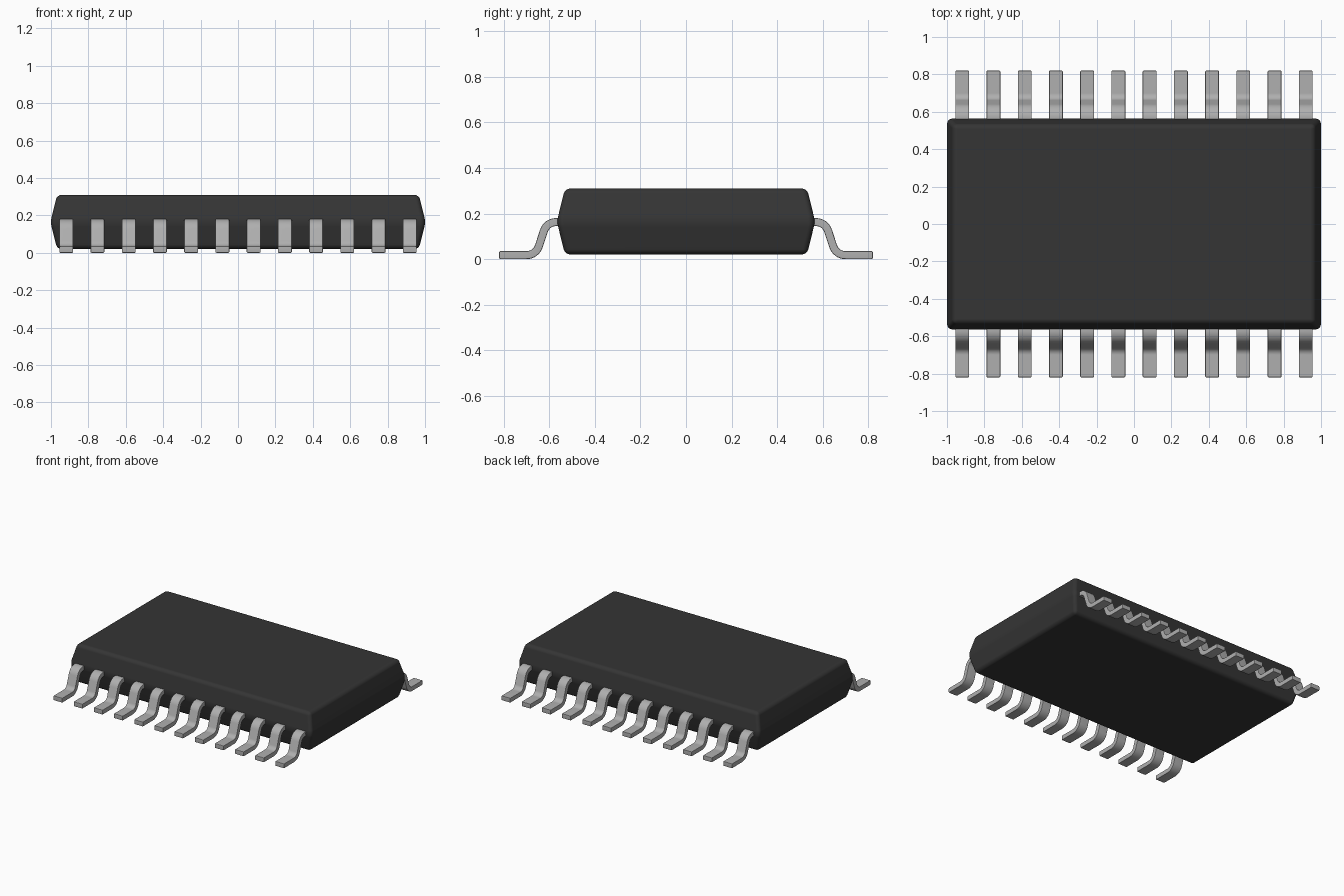
import bpy
import bmesh
import math
from mathutils import Vector

if "Cube" in bpy.data.objects:
    bpy.data.objects.remove(bpy.data.objects["Cube"], do_unlink=True)


def material(name, color, roughness):
    m = bpy.data.materials.new(name)
    m.use_nodes = True
    m.diffuse_color = color
    bsdf = m.node_tree.nodes["Principled BSDF"]
    bsdf.inputs["Base Color"].default_value = color
    bsdf.inputs["Roughness"].default_value = roughness
    return m


plastic = material("dark grey plastic", (0.035, 0.035, 0.035, 1), 0.6)
metal = material("light grey metal", (0.43, 0.43, 0.43, 1), 0.5)


def finish(bm, name, mat):
    """Turn a bmesh into a smooth shaded object with flat large faces."""
    bmesh.ops.recalc_face_normals(bm, faces=bm.faces)
    mesh = bpy.data.meshes.new(name)
    bm.to_mesh(mesh)
    bm.free()
    mesh.materials.append(mat)
    ob = bpy.data.objects.new(name, mesh)
    bpy.context.collection.objects.link(ob)
    bpy.ops.object.select_all(action='DESELECT')
    ob.select_set(True)
    bpy.context.view_layer.objects.active = ob
    bpy.ops.object.shade_smooth_by_angle(angle=math.radians(40))
    weighted = ob.modifiers.new("weighted normals", 'WEIGHTED_NORMAL')
    weighted.keep_sharp = True
    return ob


def loft(bm, rings):
    """Join equal rings of points into a closed solid."""
    loops = [[bm.verts.new(p) for p in ring] for ring in rings]
    for a, b in zip(loops, loops[1:]):
        n = len(a)
        for i in range(n):
            bm.faces.new((a[i], a[(i + 1) % n], b[(i + 1) % n], b[i]))
    bm.faces.new(loops[0][::-1])
    bm.faces.new(loops[-1])


# Moulded body, widest at mid height, with rounded edges
bm = bmesh.new()
loft(bm, [[(sx * x, sy * y, z) for sx, sy in ((-1, -1), (1, -1), (1, 1), (-1, 1))]
          for x, y, z in ((0.967, 0.531, 0.02), (1.003, 0.567, 0.165), (0.967, 0.531, 0.31))])
bmesh.ops.bevel(bm, geom=list(bm.edges), offset=0.024, segments=4, profile=0.5,
                affect='EDGES', clamp_overlap=True)
finish(bm, "body", plastic)

# Gull-wing lead centre line: corners in (y, z), rounded with arcs
WIDTH, THICK, RADIUS, STEPS = 0.074, 0.035, 0.056, 8
corners = [Vector(p) for p in ((0.53, 0.1625), (0.611, 0.1625), (0.659, 0.0175), (0.82, 0.0175))]
path = [corners[0]]
for before, corner, after in zip(corners, corners[1:], corners[2:]):
    d1, d2 = (corner - before).normalized(), (after - corner).normalized()
    turn = d1.angle_signed(d2)
    side = Vector((-d1.y, d1.x))
    if side.dot(d2) < 0:
        side = -side
    turn = abs(turn)
    start = corner - d1 * RADIUS * math.tan(turn / 2)
    for i in range(STEPS + 1):
        a = turn * i / STEPS
        path.append(start + d1 * RADIUS * math.sin(a) + side * RADIUS * (1 - math.cos(a)))
path.append(corners[-1])

# Sweep a flat strip along the centre line
rings = []
for i, p in enumerate(path):
    t = (path[min(i + 1, len(path) - 1)] - path[max(i - 1, 0)]).normalized()
    if i in (0, len(path) - 1):
        t = Vector((1, 0))
    n = Vector((-t.y, t.x)) * THICK / 2
    rings.append([(sx * WIDTH / 2, p.x + s * n.x, p.y + s * n.y)
                  for sx, s in ((-1, -1), (1, -1), (1, 1), (-1, 1))])
bm = bmesh.new()
loft(bm, rings)
bmesh.ops.recalc_face_normals(bm, faces=bm.faces)
sharp = [e for e in bm.edges if e.calc_face_angle() > math.radians(50)]
bmesh.ops.bevel(bm, geom=sharp, offset=0.005, segments=2, profile=0.5, affect='EDGES')
lead = finish(bm, "back_lead_1", metal)

# Two rows of twelve leads
COUNT, FIRST, PITCH = 12, -0.9185, 0.167
for row, angle in (("back", 0), ("front", math.pi)):
    for i in range(COUNT):
        ob = lead
        if row == "front" or i > 0:
            ob = lead.copy()
            bpy.context.collection.objects.link(ob)
            ob.name = f"{row}_lead_{i + 1}"
        ob.location.x = FIRST + PITCH * i
        ob.rotation_euler.z = angle
